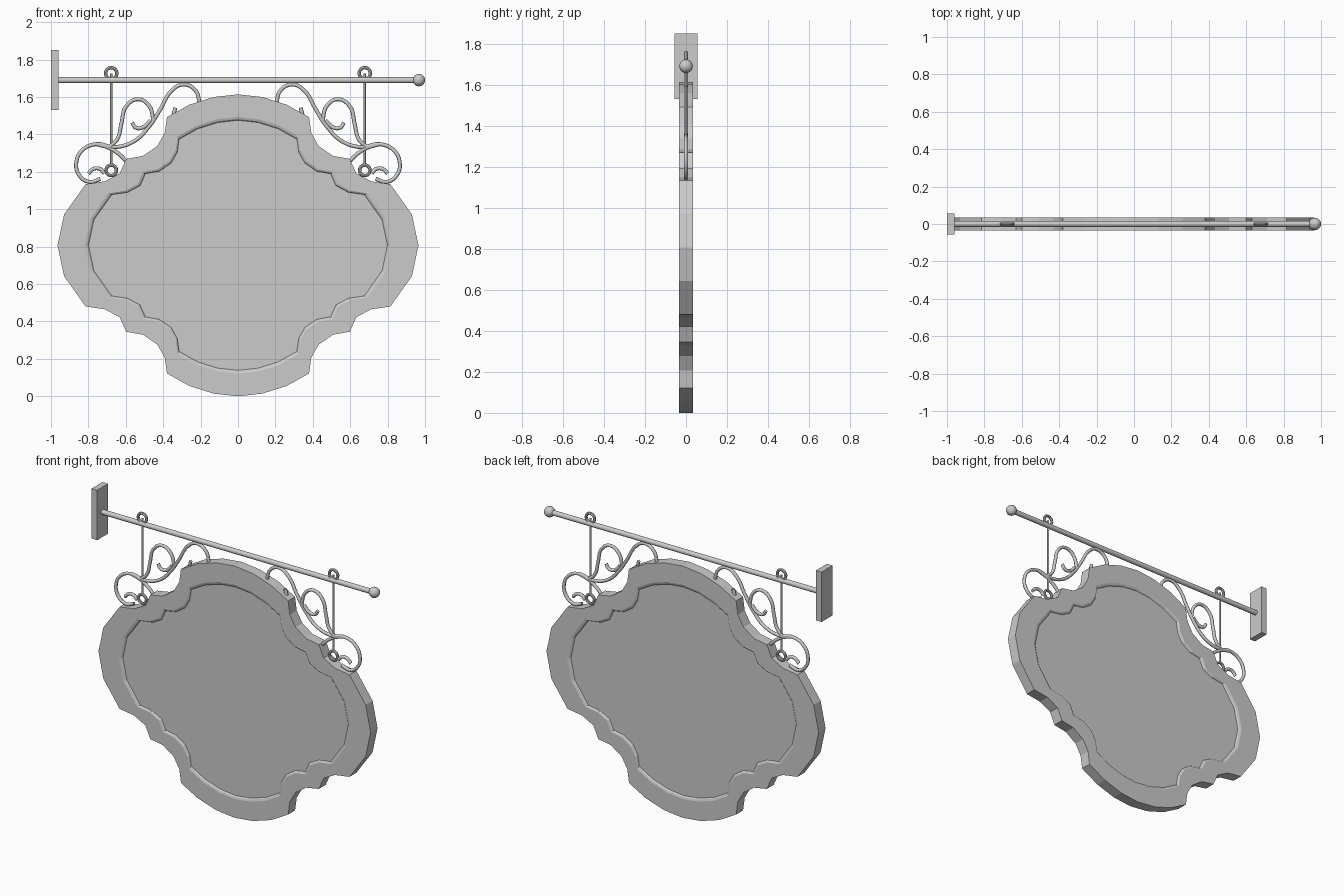
import bpy, bmesh, math

if "Cube" in bpy.data.objects:
    bpy.data.objects.remove(bpy.data.objects["Cube"])

ZC = 0.807  # centre height of the board


def smooth(ob):
    bpy.ops.object.select_all(action='DESELECT')
    ob.select_set(True)
    bpy.context.view_layer.objects.active = ob
    bpy.ops.object.shade_smooth_by_angle(angle=math.radians(40))


# Board: one quadrant of the outline, mirrored to the full loop
quad = [(0, .807), (.13, .793), (.26, .752), (.38, .685), (.392, .6), (.432, .53),
        (.508, .478), (.598, .462), (.632, .385), (.712, .342), (.815, .327),
        (.93, .165), (.965, 0)]
half = quad + [(x, -z) for x, z in quad[-2::-1]]
outline = half + [(-x, z) for x, z in half[-2:0:-1]]

# Rings of (scale, y): recessed panel, sloped lip, rim, then the same at the back
steps = [(.828, -.024), (.836, -.031), (.85, -.035), (1, -.035)]
steps += [(s, -y) for s, y in reversed(steps)]
bm = bmesh.new()
rings = [[bm.verts.new((x * s, y, ZC + z * s)) for x, z in outline] for s, y in steps]
n = len(outline)
for a, b in zip(rings, rings[1:]):
    for i in range(n):
        j = (i + 1) % n
        bm.faces.new((a[i], a[j], b[j], b[i]))
bm.faces.new(rings[0])
bm.faces.new(rings[-1])
bmesh.ops.recalc_face_normals(bm, faces=bm.faces)
me = bpy.data.meshes.new("sign_board")
bm.to_mesh(me)
bm.free()
bpy.context.collection.objects.link(bpy.data.objects.new("sign_board", me))

# Wall plate
bpy.ops.mesh.primitive_cube_add(size=1, location=(-.98, 0, 1.69))
plate = bpy.context.object
plate.name = "wall_plate"
plate.scale = (.04, .11, .32)


def rod(name, r, length, loc, rot=(0, 0, 0)):
    bpy.ops.mesh.primitive_cylinder_add(vertices=16, radius=r, depth=length,
                                        location=loc, rotation=rot)
    bpy.context.object.name = name
    smooth(bpy.context.object)


def ring(name, R, r, loc):
    bpy.ops.mesh.primitive_torus_add(major_radius=R, minor_radius=r, major_segments=24,
                                     minor_segments=8, location=loc,
                                     rotation=(math.pi / 2, 0, 0))
    bpy.context.object.name = name
    smooth(bpy.context.object)


# Horizontal bar with ball end
rod("bar", .016, 1.93, (0, 0, 1.69), (0, math.pi / 2, 0))
bpy.ops.mesh.primitive_uv_sphere_add(segments=20, ring_count=12, radius=.033,
                                     location=(.967, 0, 1.69))
bpy.context.object.name = "ball_end"
smooth(bpy.context.object)

# Iron scrollwork paths (x, z) for the right side
scrolls = {
    "long_scroll": [(.205, 1.57), (.228, 1.636), (.293, 1.667), (.357, 1.631), (.415, 1.535),
                    (.474, 1.444), (.555, 1.364), (.661, 1.332), (.758, 1.348), (.833, 1.315),
                    (.865, 1.246), (.849, 1.182), (.795, 1.146), (.736, 1.162)],
    "lower_branch": [(.597, 1.257), (.64, 1.298), (.69, 1.328), (.758, 1.348)],
    "upper_loop": [(.452, 1.475), (.474, 1.551), (.533, 1.588), (.597, 1.551), (.624, 1.455),
                   (.645, 1.375), (.685, 1.335)],
    "loop_curl": [(.468, 1.475), (.51, 1.437), (.548, 1.437), (.566, 1.463)],
    "lower_curl": [(.715, 1.192), (.738, 1.215), (.775, 1.215), (.8, 1.19)],
    "small_stub": [(.335, 1.543), (.345, 1.505)],
}


def scroll(name, pts, side):
    cu = bpy.data.curves.new(name, 'CURVE')
    cu.dimensions = '3D'
    cu.bevel_depth = .0105
    cu.bevel_resolution = 2
    cu.resolution_u = 6
    cu.use_fill_caps = True
    sp = cu.splines.new('BEZIER')
    sp.bezier_points.add(len(pts) - 1)
    for p, (x, z) in zip(sp.bezier_points, pts):
        p.co = (side * x, 0, z)
        p.handle_left_type = p.handle_right_type = 'AUTO'
    ob = bpy.data.objects.new(name, cu)
    bpy.context.collection.objects.link(ob)


# Both sides: scrollwork, hanger rings and hanger rods
for side, tag in ((-1, "left"), (1, "right")):
    for name, pts in scrolls.items():
        scroll(f"{name}_{tag}", pts, side)
    x = side * .678
    ring(f"top_ring_{tag}", .03, .009, (x, 0, 1.727))
    ring(f"bottom_ring_{tag}", .028, .009, (x, 0, 1.208))
    rod(f"hanger_rod_{tag}", .006, .49, (x, 0, 1.48))
